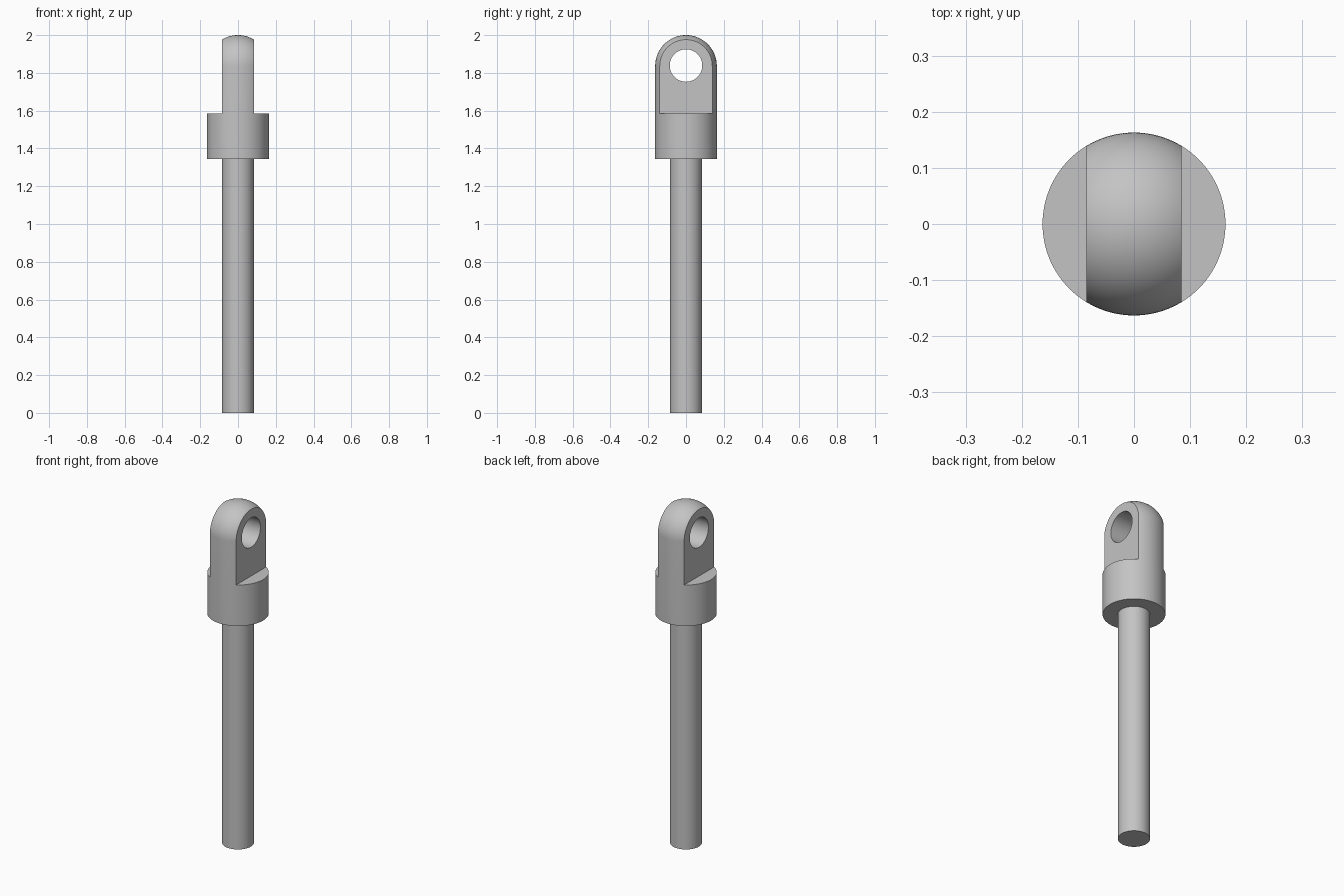
import bpy
import math
from mathutils import Matrix
import bmesh

cube = bpy.data.objects.get("Cube")
if cube:
    bpy.data.objects.remove(cube, do_unlink=True)

SEGMENTS = 96
HEAD_R, SHAFT_R, HOLE_R = 0.163, 0.084, 0.086
COLLAR_Z, STEP_Z, EYE_Z = 1.345, 1.585, 1.837

steel = bpy.data.materials.new("grey steel")
steel.use_nodes = True
steel.diffuse_color = (0.55, 0.55, 0.55, 1)
steel.node_tree.nodes["Principled BSDF"].inputs["Base Color"].default_value = (0.55, 0.55, 0.55, 1)


def add_object(name, bm):
    bmesh.ops.recalc_face_normals(bm, faces=bm.faces)
    mesh = bpy.data.meshes.new(name)
    bm.to_mesh(mesh)
    bm.free()
    mesh.materials.append(steel)
    obj = bpy.data.objects.new(name, mesh)
    bpy.context.collection.objects.link(obj)
    return obj


def lathe(name, profile):
    """Revolve a radius/height profile around the z axis."""
    bm = bmesh.new()
    verts = [bm.verts.new((r, 0, z)) for r, z in profile]
    edges = [bm.edges.new(pair) for pair in zip(verts, verts[1:])]
    bmesh.ops.spin(bm, geom=verts + edges, cent=(0, 0, 0), axis=(0, 0, 1),
                   angle=math.tau, steps=SEGMENTS, use_merge=True)
    bmesh.ops.remove_doubles(bm, verts=bm.verts, dist=0.0001)
    return add_object(name, bm)


def cut(target, cutter):
    cutter.hide_render = True
    mod = target.modifiers.new("cut", 'BOOLEAN')
    mod.operation = 'DIFFERENCE'
    mod.solver = 'EXACT'
    mod.object = cutter
    bpy.context.view_layer.objects.active = target
    bpy.ops.object.modifier_apply(modifier=mod.name)
    bpy.data.objects.remove(cutter, do_unlink=True)


# Shaft and round-topped head
shaft = lathe("shaft", [(0, 0), (SHAFT_R, 0), (SHAFT_R, COLLAR_Z + 0.02), (0, COLLAR_Z + 0.02)])
dome = [(HEAD_R * math.cos(a), EYE_Z + HEAD_R * math.sin(a))
        for a in (math.pi / 2 * i / 24 for i in range(24))]
head = lathe("eye_head", [(0, COLLAR_Z), (HEAD_R, COLLAR_Z)] + dome + [(0, EYE_Z + HEAD_R)])

# Flat cheeks on both sides, leaving the round collar below
for side in (-1, 1):
    bm = bmesh.new()
    bmesh.ops.create_cube(bm, size=1)
    bmesh.ops.translate(bm, vec=(side * (0.5 + SHAFT_R + 0.001), 0, STEP_Z + 0.5), verts=bm.verts)
    cut(head, add_object("cheek_cutter", bm))

# Cross hole through the eye
bm = bmesh.new()
bmesh.ops.create_cone(bm, cap_ends=True, segments=SEGMENTS, radius1=HOLE_R, radius2=HOLE_R, depth=1,
                      matrix=Matrix.Translation((0, 0, EYE_Z + 0.002)) @ Matrix.Rotation(math.pi / 2, 4, 'Y'))
cut(head, add_object("hole_cutter", bm))

# Smooth round surfaces, sharp machined edges
for obj in (shaft, head):
    bpy.ops.object.select_all(action='DESELECT')
    obj.select_set(True)
    bpy.context.view_layer.objects.active = obj
    bpy.ops.object.shade_smooth_by_angle(angle=math.radians(30))
